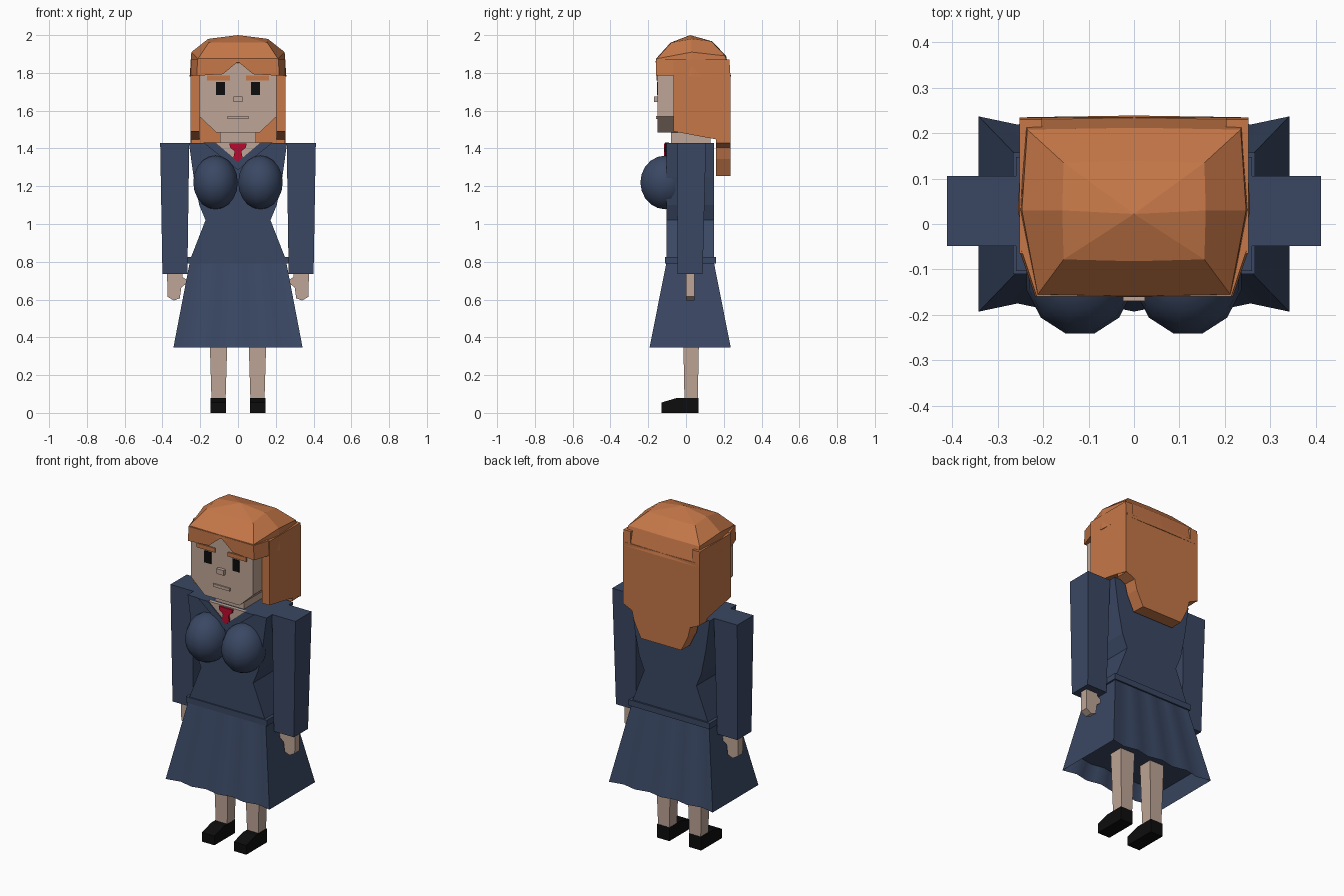
import bpy, bmesh, math

if "Cube" in bpy.data.objects:
    bpy.data.objects.remove(bpy.data.objects["Cube"])

def material(name, rgb):
    m = bpy.data.materials.new(name)
    m.diffuse_color = (*rgb, 1)
    m.use_nodes = True
    m.node_tree.nodes["Principled BSDF"].inputs["Base Color"].default_value = m.diffuse_color
    return m

NAVY = material("navy cloth", (0.042, 0.064, 0.125))
SKIN = material("skin", (0.515, 0.376, 0.305))
HAIR = material("orange hair", (0.56, 0.185, 0.065))
BLACK = material("black", (0.004, 0.004, 0.004))
RED = material("red tie", (0.5, 0.003, 0.026))

def finish(name, bm, mat, smooth=None):
    bmesh.ops.recalc_face_normals(bm, faces=bm.faces)
    me = bpy.data.meshes.new(name)
    bm.to_mesh(me)
    bm.free()
    me.materials.append(mat)
    ob = bpy.data.objects.new(name, me)
    bpy.context.collection.objects.link(ob)
    if smooth:
        bpy.ops.object.select_all(action='DESELECT')
        ob.select_set(True)
        bpy.context.view_layer.objects.active = ob
        bpy.ops.object.shade_smooth_by_angle(angle=math.radians(smooth))
    return ob

def loft(name, rings, mat, apex=None, smooth=None):
    """Skin equal-length rings of points, closing both ends."""
    bm = bmesh.new()
    vs = [[bm.verts.new(p) for p in r] for r in rings]
    n = len(vs[0])
    for a, b in zip(vs, vs[1:]):
        for i in range(n):
            j = (i + 1) % n
            bm.faces.new((a[i], a[j], b[j], b[i]))
    bm.faces.new(vs[0])
    if apex:
        top = bm.verts.new(apex)
        for i in range(n):
            bm.faces.new((vs[-1][i], vs[-1][(i + 1) % n], top))
    else:
        bm.faces.new(vs[-1])
    return finish(name, bm, mat, smooth)

def rect(z, x0, x1, y0, y1):
    return [(x0, y0, z), (x1, y0, z), (x1, y1, z), (x0, y1, z)]

def box(name, x0, x1, y0, y1, z0, z1, mat):
    return loft(name, [rect(z0, x0, x1, y0, y1), rect(z1, x0, x1, y0, y1)], mat)

def prism_y(name, xz, y0, y1, mat, back=1.0):
    """Front-view outline extruded along y; 'back' widens the rear."""
    return loft(name, [[(x, y0, z) for x, z in xz], [(x * back, y1, z) for x, z in xz]], mat)

def prism_x(name, yz, x0, x1, mat):
    return loft(name, [[(x, y, z) for y, z in yz] for x in (x0, x1)], mat)

def sym(half):
    """Mirror a half outline across x = 0."""
    return half + [(-x, z) for x, z in reversed(half) if x != 0]

# Jacket with pinched waist
loft("jacket", [rect(z, -h, h, -0.103, 0.148) for z, h in
     ((0.8, 0.258), (1.02, 0.172), (1.1, 0.205), (1.25, 0.235), (1.43, 0.26))], NAVY)
box("waistband", -0.267, 0.267, -0.11, 0.158, 0.79, 0.825, NAVY)

# Skirt with a rippled hem and a recessed underside
def skirt_ring(z, hx, hy, ripple):
    n = 16
    edge = []
    for i in range(n + 1):
        u = i / n
        edge.append((hx * (2 * u - 1), hy + ripple * (math.cos(8 * math.pi * u) - 1)))
    return ([(x, 0.022 - y, z) for x, y in edge] + [(-x, 0.022 + y, z) for x, y in edge])

loft("skirt", [skirt_ring(0.8, 0.255, 0.125, 0), skirt_ring(0.345, 0.342, 0.215, 0.009),
               skirt_ring(0.44, 0.318, 0.19, 0.007)], NAVY, smooth=40)

# Bust
for s in (-1, 1):
    bm = bmesh.new()
    bmesh.ops.create_uvsphere(bm, u_segments=12, v_segments=10, radius=1)
    c, k = math.cos(math.radians(15)), math.sin(math.radians(15))
    for v in bm.verts:
        x, y, z = v.co
        x, y = x * c - y * k, x * k + y * c
        v.co = (s * 0.119 + x * 0.122, -0.11 + y * 0.136, 1.22 + z * 0.142)
    finish("bust", bm, NAVY, smooth=60)

# Open neckline, lapels and tie
prism_y("chest_skin", [(-0.125, 1.431), (0.125, 1.431), (0, 1.33)], -0.107, -0.09, SKIN)
for s in (-1, 1):
    prism_y("lapel", [(s * 0.12, 1.432), (s * 0.185, 1.432), (0, 1.285), (0, 1.33)],
            -0.112, -0.09, NAVY)
prism_y("tie", sym([(0.045, 1.425), (0.042, 1.405), (0.018, 1.385), (0.024, 1.35), (0, 1.328)]),
        -0.117, -0.1, RED)

# Neck and head with a chamfered jaw
box("neck", -0.095, 0.095, -0.08, 0.13, 1.4, 1.52, SKIN)
prism_y("head", sym([(0.115, 1.485), (0.205, 1.57), (0.205, 1.86)]), -0.15, 0.16, SKIN)
box("nose", -0.024, 0.024, -0.17, -0.14, 1.645, 1.675, SKIN)
box("mouth", -0.055, 0.055, -0.158, -0.14, 1.555, 1.572, SKIN)

# Parts repeated on both sides
for s in (-1, 1):
    def sx(a, b):
        return (s * a, s * b)
    box("eye", *sx(0.07, 0.116), -0.154, -0.146, 1.682, 1.752, BLACK)
    box("eyebrow", *sx(0.042, 0.164), -0.157, -0.148, 1.76, 1.785, HAIR)
    loft("sleeve", [rect(0.735, *sx(0.268, 0.4), -0.045, 0.088),
                    rect(1.43, *sx(0.258, 0.412), -0.048, 0.106)], NAVY)
    hand = [(0.295, 0.76), (0.375, 0.76), (0.374, 0.615), (0.34, 0.595), (0.308, 0.607),
            (0.3, 0.665), (0.272, 0.685), (0.272, 0.705), (0.295, 0.72)]
    prism_y("hand", [(s * x, z) for x, z in hand], 0.0, 0.046, SKIN)
    loft("leg", [rect(0.06, *sx(0.066, 0.14), -0.008, 0.062),
                 rect(0.46, *sx(0.054, 0.152), -0.016, 0.07)], SKIN)
    prism_x("shoe", [(0.065, 0), (0.065, 0.08), (-0.045, 0.08), (-0.13, 0.055), (-0.13, 0)],
            *sx(0.064, 0.146), BLACK)
    # Hair hanging beside the face
    prism_x("side_hair", [(-0.065, 1.87), (0.23, 1.87), (0.235, 1.78), (0.235, 1.43),
                          (0.15, 1.45), (-0.065, 1.49)], *sx(0.203, 0.252), HAIR)

# Hair crown
def crown_ring(zf, zm, zb, front, side, back):
    (fx, fy), (bx, by) = front, back
    return [(-fx, fy, zf), (0, fy - 0.004, zf), (fx, fy, zf), (side, 0.03, zm),
            (bx, by, zb), (0, by + 0.004, zb), (-bx, by, zb), (-side, 0.03, zm)]

loft("hair_crown", [
    crown_ring(1.855, 1.78, 1.78, (0.215, -0.157), 0.256, (0.245, 0.235)),
    crown_ring(1.875, 1.91, 1.89, (0.212, -0.155), 0.247, (0.235, 0.208)),
    crown_ring(1.96, 1.98, 1.967, (0.155, -0.078), 0.158, (0.155, 0.135))],
    HAIR, apex=(0, 0.022, 2.0))

# Fringe with a centre parting
prism_y("fringe", sym([(0.214, 1.872), (0.218, 1.785), (0.08, 1.793), (0, 1.86)]),
        -0.16, -0.06, HAIR, back=1.155)

# Back hair, narrowing to a stepped tail
prism_y("back_hair", sym([(0.248, 1.8), (0.25, 1.43), (0.195, 1.405), (0.18, 1.345),
                          (0.135, 1.255)]), 0.158, 0.235, HAIR, back=0.985)
